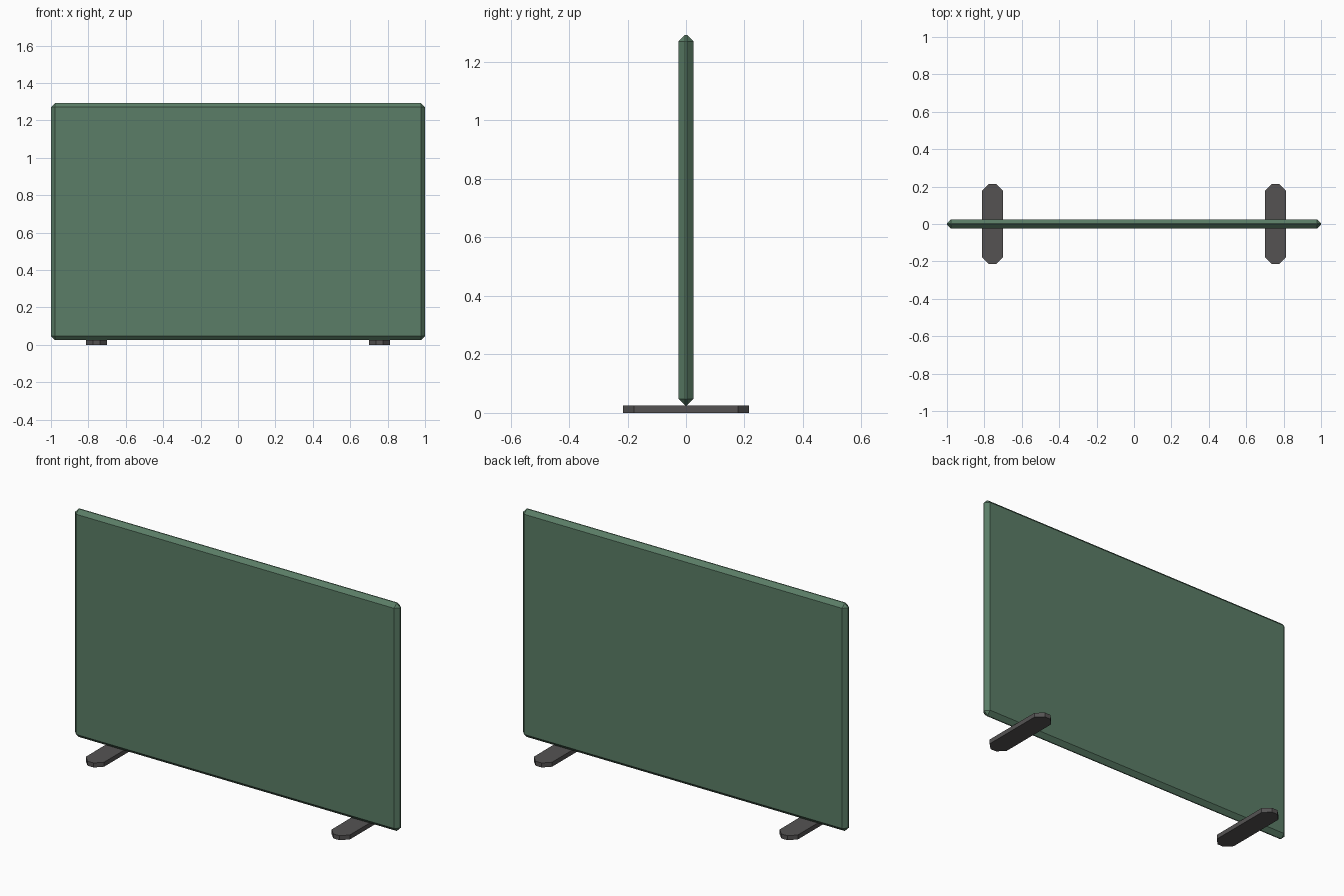
import bpy, bmesh

if "Cube" in bpy.data.objects:
    bpy.data.objects.remove(bpy.data.objects["Cube"])


def material(name, color):
    m = bpy.data.materials.new(name)
    m.diffuse_color = (*color, 1)
    m.use_nodes = True
    m.node_tree.nodes["Principled BSDF"].inputs["Base Color"].default_value = m.diffuse_color
    return m


def chamfered_box(name, size, center, bevel, mat, vertical_only=False):
    bm = bmesh.new()
    bmesh.ops.create_cube(bm, size=1)
    bmesh.ops.scale(bm, vec=size, verts=bm.verts)
    edges = [e for e in bm.edges if not vertical_only
             or abs(e.verts[0].co.z - e.verts[1].co.z) > 1e-4]
    bmesh.ops.bevel(bm, geom=edges, offset=bevel, segments=1,
                    affect='EDGES', profile=0.5)
    bmesh.ops.recalc_face_normals(bm, faces=bm.faces)
    me = bpy.data.meshes.new(name)
    bm.to_mesh(me)
    bm.free()
    me.materials.append(mat)
    ob = bpy.data.objects.new(name, me)
    ob.location = center
    bpy.context.collection.objects.link(ob)
    return ob


green = material("muted green", (0.105, 0.207, 0.135))
grey = material("dark grey", (0.09, 0.086, 0.086))

# Upright panel with chamfered edges
bottom, top = 0.025, 1.293
chamfered_box("screen_panel", (2.0, 0.05, top - bottom),
              (0, 0, (bottom + top) / 2), 0.022, green)

# Flat feet with clipped corners
for side, x in (("left", -0.756), ("right", 0.756)):
    chamfered_box(side + "_foot", (0.113, 0.43, 0.025), (x, 0, 0.0125),
                  0.038, grey, vertical_only=True)
